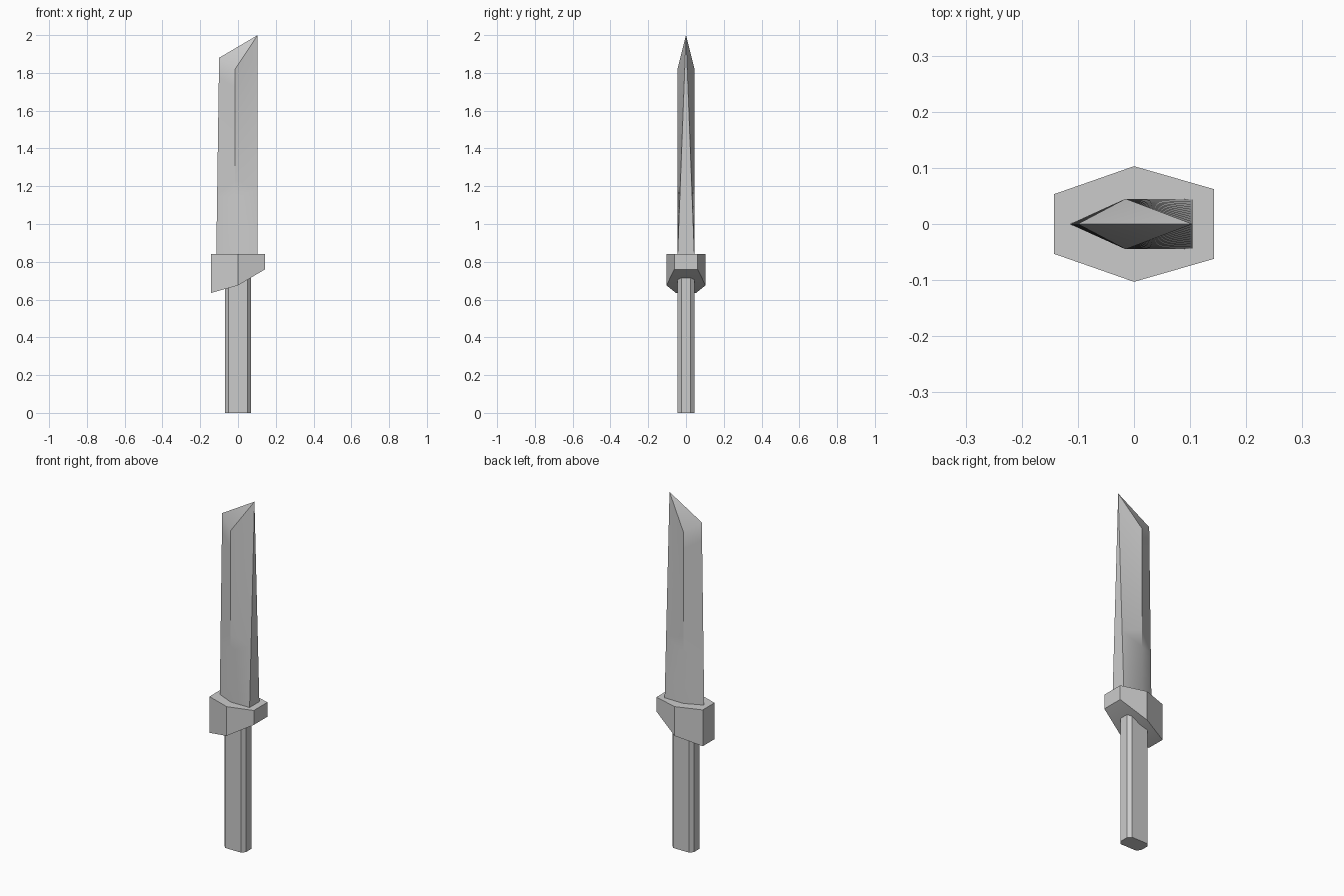
import bpy, bmesh, math
from mathutils import Vector

cube = bpy.data.objects.get("Cube")
if cube:
    bpy.data.objects.remove(cube, do_unlink=True)

steel = bpy.data.materials.new("grey_steel")
steel.use_nodes = True
GREY = (0.6, 0.6, 0.6, 1)
steel.diffuse_color = GREY
steel.node_tree.nodes["Principled BSDF"].inputs["Base Color"].default_value = GREY


def loft(name, rings):
    """Skin a stack of closed rings and cap both ends."""
    bm = bmesh.new()
    loops = [[bm.verts.new(p) for p in ring] for ring in rings]
    for low, high in zip(loops, loops[1:]):
        for i in range(len(low)):
            j = (i + 1) % len(low)
            bm.faces.new((low[i], low[j], high[j], high[i]))
    bm.faces.new(loops[0][::-1])
    bm.faces.new(loops[-1])
    bmesh.ops.remove_doubles(bm, verts=bm.verts, dist=0.0001)
    bmesh.ops.triangulate(bm, faces=bm.faces)
    bmesh.ops.recalc_face_normals(bm, faces=bm.faces)
    mesh = bpy.data.meshes.new(name)
    bm.to_mesh(mesh)
    bm.free()
    mesh.materials.append(steel)
    obj = bpy.data.objects.new(name, mesh)
    bpy.context.collection.objects.link(obj)
    bpy.ops.object.select_all(action='DESELECT')
    obj.select_set(True)
    bpy.context.view_layer.objects.active = obj
    bpy.ops.object.shade_smooth_by_angle(angle=math.radians(30))
    return obj


def mirrored(half):
    """Close an outline given on its front side by mirroring it in y."""
    return half + [(x, -y) for x, y in reversed(half)]


# Grip: a long octagonal bar
grip = mirrored([(-0.068, -0.025), (-0.05, -0.045), (0.05, -0.045), (0.068, -0.025)])
loft("grip", [[(x, y, z) for x, y in grip] for z in (0, 0.78)])

# Guard: six-sided block with a stepped, slanting underside
guard = mirrored([(-0.143, -0.053), (0, -0.103), (0.143, -0.062)])
under = {-0.143: 0.635, 0: 0.675, 0.143: 0.76}
loft("guard", [[(x, y, under[x]) for x, y in guard], [(x, y, 0.842) for x, y in guard]])

# Blade: cutting edge, two ridges, and a spine that narrows to the tip
EDGE = (Vector((-0.115, 0, 0.84)), Vector((-0.10, 0, 1.88)))
BANDS = 10


def blade_ring(t):
    ridge = Vector((-0.015, -0.045, 0.84)).lerp(Vector((-0.015, -0.045, 1.82)), t)
    spine = Vector((0.104, -0.044, 0.84)).lerp(Vector((0.104, 0, 2.0)), t)
    back = [Vector((p.x, -p.y, p.z)) for p in (spine, ridge)]
    return [EDGE[0].lerp(EDGE[1], t), ridge, spine] + back


# The last ring closes the tip along the line between edge and point
rings = [blade_ring(i / BANDS) for i in range(BANDS + 1)]
edge_top, tip = rings[-1][0], rings[-1][2]
rings.append([edge_top, edge_top, tip, tip, edge_top])


def blade():
    bm = bmesh.new()
    loops = [[bm.verts.new(p) for p in ring] for ring in rings[:-1]]
    for low, high in zip(loops, loops[1:]):
        for i in range(5):
            j = (i + 1) % 5
            bm.faces.new((low[i], low[j], high[j], high[i]))
    bm.faces.new(loops[0][::-1])
    top = loops[-1]
    # Two slanting facets meet in the line from the edge to the point
    bm.faces.new((top[0], top[1], top[2]))
    bm.faces.new((top[0], top[3], top[4]))
    bmesh.ops.remove_doubles(bm, verts=bm.verts, dist=0.0001)
    bmesh.ops.triangulate(bm, faces=bm.faces)
    bmesh.ops.recalc_face_normals(bm, faces=bm.faces)
    return bm


obj = loft("blade", rings[:2])
bm = blade()
bm.to_mesh(obj.data)
bm.free()
bpy.ops.object.shade_smooth_by_angle(angle=math.radians(30))
